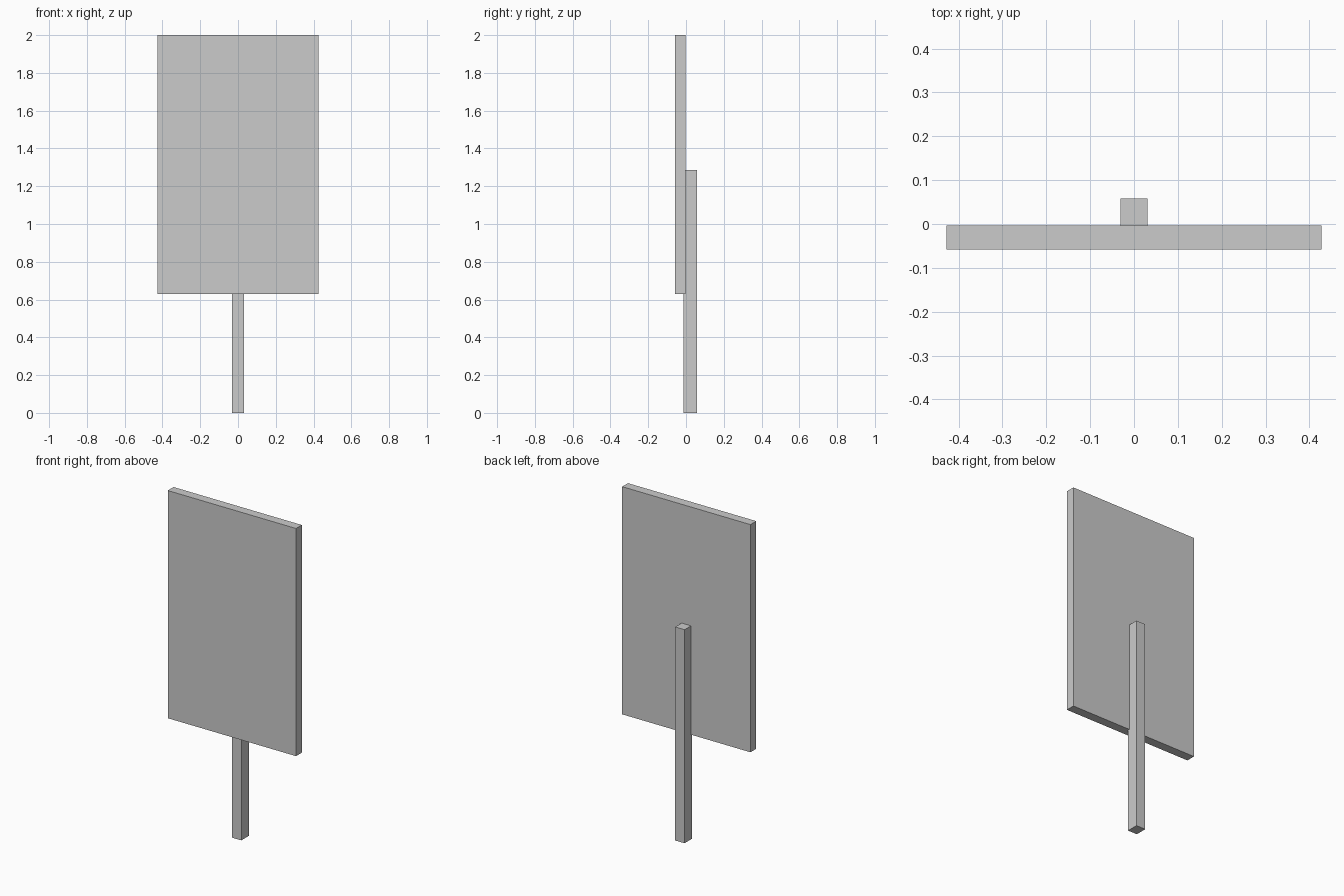
import bpy

if "Cube" in bpy.data.objects:
    bpy.data.objects.remove(bpy.data.objects["Cube"])


def box(name, lo, hi):
    """Axis-aligned box between two corners."""
    bpy.ops.mesh.primitive_cube_add(size=1, location=[(a + b) / 2 for a, b in zip(lo, hi)])
    obj = bpy.context.object
    obj.name = name
    obj.scale = [b - a for a, b in zip(lo, hi)]
    bpy.ops.object.transform_apply(location=False, rotation=False, scale=True)
    return obj


# Flat sign board
box("sign_board", (-0.427, -0.058, 0.63), (0.427, -0.003, 2.0))

# Square post, let slightly into the back of the board
box("post", (-0.031, -0.013, 0.0), (0.031, 0.058, 1.285))
